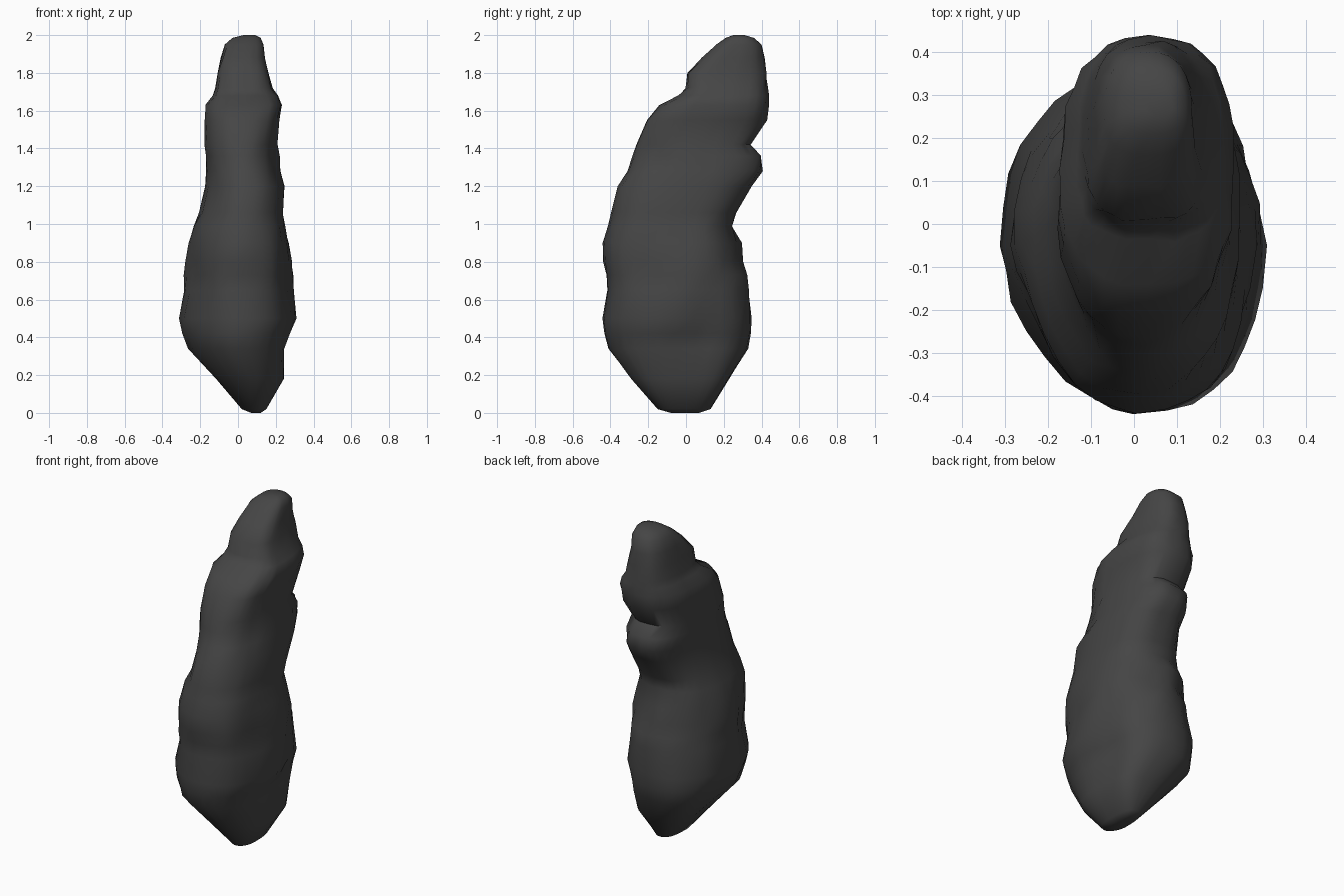
import bpy, bmesh, math, random
from mathutils import Vector

random.seed(4)
N = 32

# Rock outline by height: z, x min, x max, y min, y max
RINGS = [
    (0.00, 0.07, 0.12, -0.08, 0.07),
    (0.02, 0.02, 0.15, -0.15, 0.13),
    (0.18, -0.12, 0.24, -0.29, 0.23),
    (0.34, -0.26, 0.25, -0.41, 0.33),
    (0.42, -0.29, 0.275, -0.43, 0.34),
    (0.50, -0.31, 0.305, -0.44, 0.345),
    (0.65, -0.285, 0.28, -0.42, 0.335),
    (0.73, -0.285, 0.285, -0.425, 0.33),
    (0.80, -0.28, 0.285, -0.435, 0.30),
    (0.90, -0.26, 0.27, -0.44, 0.295),
    (0.99, -0.235, 0.25, -0.41, 0.245),
    (1.06, -0.205, 0.24, -0.395, 0.27),
    (1.20, -0.17, 0.245, -0.36, 0.35),
    (1.28, -0.17, 0.225, -0.305, 0.405),
    (1.36, -0.175, 0.22, -0.28, 0.40),
    (1.42, -0.18, 0.215, -0.26, 0.345),
    (1.55, -0.175, 0.22, -0.21, 0.43),
    (1.63, -0.17, 0.235, -0.14, 0.435),
    (1.68, -0.135, 0.21, -0.04, 0.435),
    (1.72, -0.12, 0.18, 0.00, 0.43),
    (1.80, -0.11, 0.16, 0.01, 0.425),
    (1.88, -0.09, 0.14, 0.085, 0.415),
    (1.95, -0.07, 0.135, 0.16, 0.40),
    (1.985, -0.03, 0.12, 0.21, 0.36),
    (2.00, 0.03, 0.09, 0.25, 0.31),
]

# Local dents and bulges: centre, radius, inward depth
DENTS = [
    ((0.27, 0.10, 0.42), 0.14, 0.03), ((0.27, 0.00, 0.66), 0.16, -0.012),
    ((0.15, 0.28, 0.85), 0.16, 0.025), ((-0.15, 0.25, 0.75), 0.16, 0.02),
    ((0.18, -0.18, 1.35), 0.13, 0.02), ((-0.12, -0.28, 1.10), 0.12, 0.012),
    ((0.25, -0.22, 0.78), 0.15, 0.02), ((-0.22, -0.20, 0.75), 0.16, 0.02),
    ((-0.17, 0.18, 1.45), 0.14, 0.015), ((0.20, 0.15, 1.50), 0.13, 0.012),
]

# Corner squareness (back right, back left, front left, front right) by height
CORNERS = [
    (0.00, (2.6, 2.6, 1.9, 2.3)), (0.20, (3.0, 2.8, 1.8, 2.3)),
    (0.50, (2.3, 2.2, 1.75, 2.4)), (0.90, (2.4, 2.2, 1.85, 2.5)),
    (1.30, (2.5, 2.2, 2.2, 2.5)), (1.80, (2.8, 2.6, 3.2, 3.2)),
    (2.00, (2.4, 2.4, 2.4, 2.4)),
]


def squareness(z, q):
    for (za, a), (zb, b) in zip(CORNERS, CORNERS[1:]):
        if z <= zb:
            t = (z - za) / (zb - za)
            return a[q] + (b[q] - a[q]) * t


def ring_points(z, x0, x1, y0, y1):
    cx = (x0 + x1) / 2
    cy = -0.05 if z < 0.9 else -0.05 + 0.27 * (z - 0.9) / 1.1
    margin = 0.4 * (y1 - y0)
    cy = min(max(cy, y0 + margin), y1 - margin)
    pts = []
    for i in range(N):
        a = 2 * math.pi * i / N
        power = 2 / squareness(z, i * 4 // N)
        c, s = math.cos(a), math.sin(a)
        u = math.copysign(abs(c) ** power, c)
        v = math.copysign(abs(s) ** power, s)
        p = Vector((cx + u * (x1 - x0) / 2,
                    cy + v * ((y1 - cy) if v > 0 else (cy - y0)), z))
        inward = Vector((cx - p.x, cy - p.y, 0)).normalized()
        for centre, r, d in DENTS:
            t = (p - Vector(centre)).length / r
            if t < 1:
                p += inward * d * (1 - t * t)
        if 0.1 < z < 1.9:
            p += inward * random.uniform(-0.005, 0.006)
        pts.append(p)
    return pts


# Loft the rings into one leaning boulder
bm = bmesh.new()
loops = [[bm.verts.new(p) for p in ring_points(*r)] for r in RINGS]
for a, b in zip(loops, loops[1:]):
    for i in range(N):
        j = (i + 1) % N
        bm.faces.new((a[i], a[j], b[j], b[i]))
bm.faces.new(loops[0][::-1])
bm.faces.new(loops[-1])
bmesh.ops.recalc_face_normals(bm, faces=bm.faces[:])
mesh = bpy.data.meshes.new("standing_rock")
bm.to_mesh(mesh)
bm.free()

rock = bpy.data.objects.new("standing_rock", mesh)
bpy.context.collection.objects.link(rock)

# Dark stone
stone = bpy.data.materials.new("dark_stone")
stone.diffuse_color = (0.06, 0.06, 0.06, 1)
mesh.materials.append(stone)

bpy.context.view_layer.objects.active = rock
rock.select_set(True)
bpy.ops.object.shade_smooth_by_angle(angle=math.radians(60))
